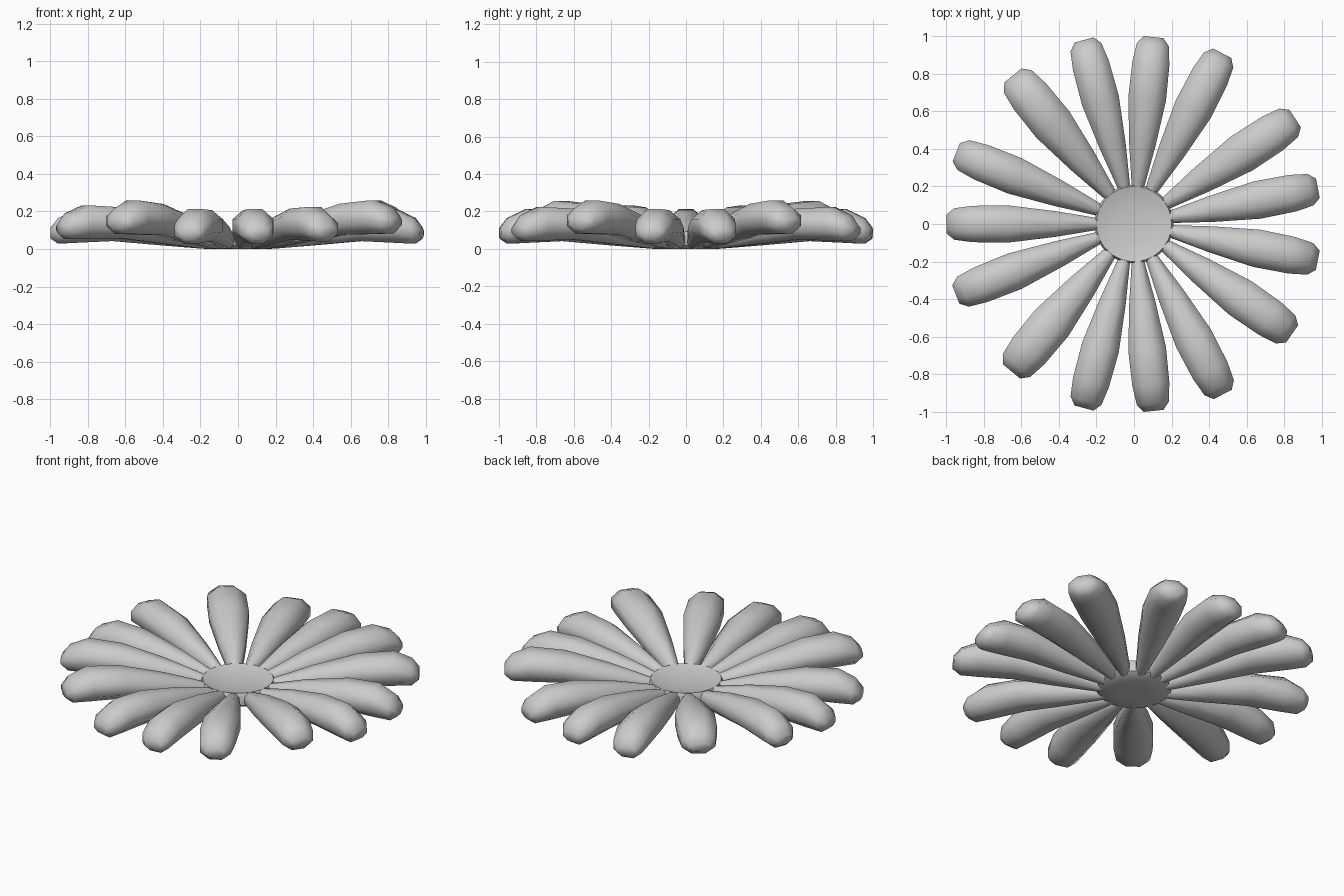
import bpy
import bmesh
import math
from mathutils import Matrix, Vector

cube = bpy.data.objects.get("Cube")
if cube:
    bpy.data.objects.remove(cube, do_unlink=True)

grey = bpy.data.materials.new("soft_grey")
grey.use_nodes = True
grey.diffuse_color = (0.6, 0.6, 0.6, 1)
grey.node_tree.nodes["Principled BSDF"].inputs["Base Color"].default_value = (0.6, 0.6, 0.6, 1)

SIDES = 8


def finish(name, bm, angle):
    """Turn a bmesh into a smooth-shaded object."""
    bmesh.ops.recalc_face_normals(bm, faces=bm.faces)
    mesh = bpy.data.meshes.new(name)
    bm.to_mesh(mesh)
    bm.free()
    mesh.materials.append(grey)
    obj = bpy.data.objects.new(name, mesh)
    bpy.context.collection.objects.link(obj)
    bpy.ops.object.select_all(action="DESELECT")
    obj.select_set(True)
    bpy.context.view_layer.objects.active = obj
    bpy.ops.object.shade_smooth_by_angle(angle=math.radians(angle))


def skin(bm, rings):
    """Bridge successive vertex rings and cap both ends."""
    for a, b in zip(rings, rings[1:]):
        n = len(a)
        for i in range(n):
            bm.faces.new((a[i], a[(i + 1) % n], b[(i + 1) % n], b[i]))
    bm.faces.new(rings[0])
    bm.faces.new(rings[-1])


# Petal sections: radius, half width, bottom z, top z
SECTIONS = [
    (0.13, 0.024, 0.004, 0.066),
    (0.21, 0.036, 0.003, 0.098),
    (0.42, 0.072, 0.02, 0.156),
    (0.67, 0.104, 0.042, 0.207),
    (0.86, 0.102, 0.033, 0.212),
    (0.96, 0.088, 0.028, 0.165),
    (1.00, 0.054, 0.055, 0.115),
]


def petal(name, angle, length, width, lift):
    bm = bmesh.new()
    turn = Matrix.Rotation(math.radians(angle), 4, "Z")
    fit = 1 / math.cos(math.pi / SIDES)
    rings = []
    for r, half, low, high in SECTIONS:
        rise = lift * max(0, r - 0.2) / 0.7
        mid, tall = (low + high) / 2 + rise, (high - low) / 2
        ring = []
        for i in range(SIDES):
            t = 2 * math.pi * (i + 0.5) / SIDES
            point = Vector((r * length, half * width * fit * math.cos(t),
                            mid + tall * fit * math.sin(t)))
            ring.append(bm.verts.new(turn @ point))
        rings.append(ring)
    skin(bm, rings)
    finish(name, bm, 75)


# Petals: back angle, front angle, length, width factor, lift
PETALS = [
    (11, -11.2, 0.997, 0.97, 0.0),
    (33.2, -34.8, 1.025, 1.03, 0.05),
    (62.7, -62.5, 1.023, 1.0, 0.012),
    (84, -84, 1.0, 0.97, 0.0),
    (105.2, -105.2, 1.015, 0.97, 0.0),
    (129.2, -129.7, 1.02, 1.08, 0.048),
    (158, -158.4, 1.02, 0.97, 0.022),
]
for n, (back, front, length, width, lift) in enumerate(PETALS, 1):
    petal(f"petal_back_{n}", back, length, width, lift)
    petal(f"petal_front_{n}", front, length, width, lift)
petal("petal_right", 180, 0.997, 0.95, 0.0)

# Dished centre: radius, z from the underside round to the top
bm = bmesh.new()
rings = []
for r, z in [(0.08, 0.0), (0.18, 0.0), (0.21, 0.02), (0.21, 0.075),
             (0.2, 0.094), (0.16, 0.083), (0.1, 0.074), (0.03, 0.07)]:
    rings.append([bm.verts.new((r * math.cos(2 * math.pi * i / 30),
                                r * math.sin(2 * math.pi * i / 30), z))
                  for i in range(30)])
skin(bm, rings)
finish("flower_centre", bm, 50)
